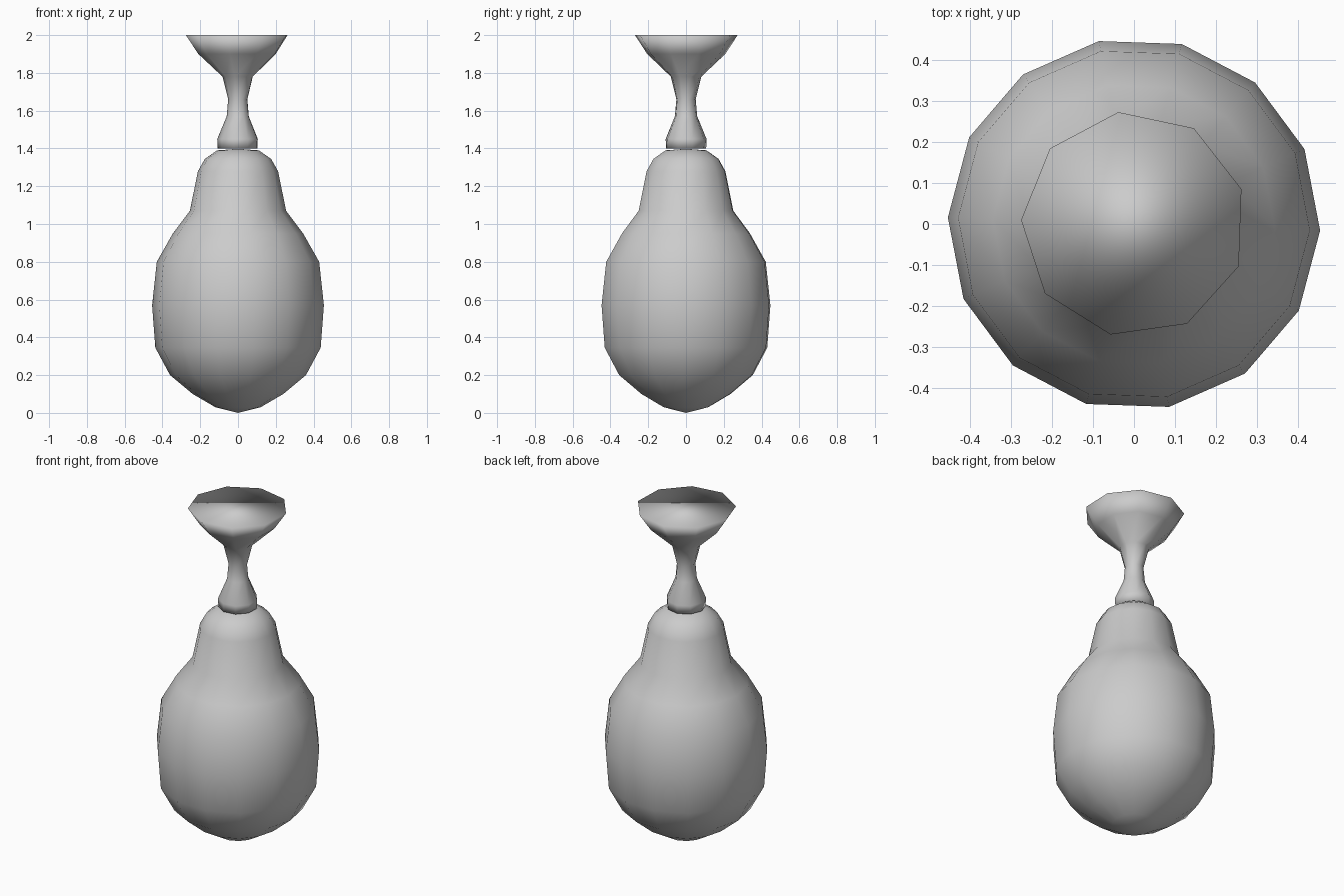
import bpy, bmesh, math

if "Cube" in bpy.data.objects:
    bpy.data.objects.remove(bpy.data.objects["Cube"])


def lathe(name, profile, sides, start_deg):
    """Closed low-poly turned shape from (radius, height) points, smooth shaded."""
    bm = bmesh.new()
    rings = []
    for r, z in profile:
        if r == 0:
            rings.append([bm.verts.new((0, 0, z))] * sides)
        else:
            rings.append([bm.verts.new((r * math.cos(a), r * math.sin(a), z))
                          for a in (math.radians(start_deg) + 2 * math.pi * i / sides
                                    for i in range(sides))])
    for low, high in zip(rings, rings[1:]):
        for i in range(sides):
            j = (i + 1) % sides
            # drop repeated pole vertices so the ends become triangles
            bm.faces.new(list(dict.fromkeys((low[i], low[j], high[j], high[i]))))
    # flat caps on the open ends
    if profile[0][0] > 0:
        bm.faces.new(rings[0][::-1])
    if profile[-1][0] > 0:
        bm.faces.new(rings[-1])
    bmesh.ops.recalc_face_normals(bm, faces=bm.faces)
    for f in bm.faces:
        f.smooth = True
    mesh = bpy.data.meshes.new(name)
    bm.to_mesh(mesh)
    bm.free()
    obj = bpy.data.objects.new(name, mesh)
    bpy.context.collection.objects.link(obj)
    return obj


# pear-shaped body
lathe("body", [(0, 0), (0.12, 0.03), (0.24, 0.10), (0.36, 0.20), (0.438, 0.345),
               (0.455, 0.57), (0.43, 0.80), (0.345, 0.95), (0.255, 1.07),
               (0.212, 1.28), (0.175, 1.345), (0.11, 1.39), (0, 1.398)], 14, 178)

# flared neck with a knob at its base and a flat top
lathe("flared_neck", [(0.108, 1.40), (0.11, 1.45), (0.06, 1.57), (0.052, 1.66),
                      (0.082, 1.78), (0.21, 1.90), (0.276, 2.0)], 9, 178)
